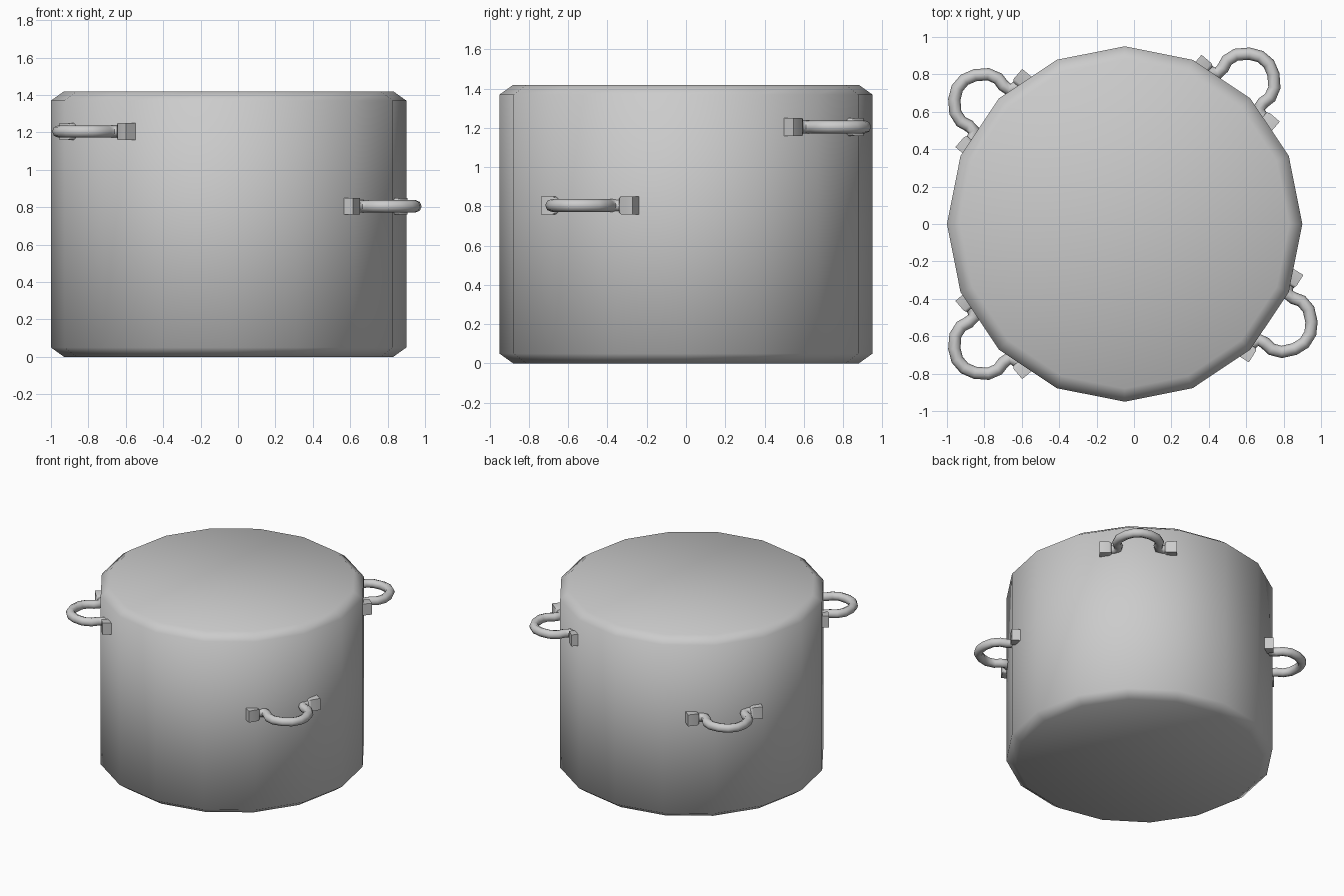
import bpy, bmesh, math
from mathutils import Matrix, Vector

if "Cube" in bpy.data.objects:
    bpy.data.objects.remove(bpy.data.objects["Cube"])

CX = -0.05      # pot axis in x
SIDES = 16


def finish(bm, name, angle):
    bmesh.ops.recalc_face_normals(bm, faces=bm.faces)
    me = bpy.data.meshes.new(name)
    bm.to_mesh(me)
    bm.free()
    ob = bpy.data.objects.new(name, me)
    bpy.context.collection.objects.link(ob)
    bpy.ops.object.select_all(action='DESELECT')
    ob.select_set(True)
    bpy.context.view_layer.objects.active = ob
    bpy.ops.object.shade_smooth_by_angle(angle=math.radians(angle))
    return ob


def loft(bm, rings):
    loops = [[bm.verts.new(p) for p in r] for r in rings]
    for a, b in zip(loops, loops[1:]):
        n = len(a)
        for i in range(n):
            bm.faces.new((a[i], a[(i + 1) % n], b[(i + 1) % n], b[i]))
    bm.faces.new(loops[0][::-1])
    bm.faces.new(loops[-1])


# Pot body: sixteen-sided drum with chamfered rims
bm = bmesh.new()
profile = [(0.88, 0.0), (0.95, 0.05), (0.95, 1.37), (0.88, 1.42)]
loft(bm, [[(CX + r * math.cos(2 * math.pi * i / SIDES),
            r * math.sin(2 * math.pi * i / SIDES), z)
           for i in range(SIDES)] for r, z in profile])
finish(bm, "pot_body", 60)

# Half path of the handle loop: (outward, sideways)
HALF = [(0.914, 0.215), (0.916, 0.175), (0.935, 0.145), (0.975, 0.142),
        (1.02, 0.152), (1.075, 0.135), (1.125, 0.085), (1.152, 0.03)]
PATH = [Vector((u, v, 0)) for u, v in HALF]
PATH += [Vector((p.x, -p.y, 0)) for p in reversed(PATH)]
TUBE = 0.033


def handle(name, degrees, z):
    bm = bmesh.new()
    # Round bar
    rings = []
    for i, p in enumerate(PATH):
        t = (PATH[min(i + 1, len(PATH) - 1)] - PATH[max(i - 1, 0)]).normalized()
        side = Vector((-t.y, t.x, 0))
        rings.append([p + TUBE * (side * math.cos(k * math.pi / 4)
                                  + Vector((0, 0, math.sin(k * math.pi / 4))))
                      for k in range(8)])
    loft(bm, rings)
    # Square mounting pads, eased towards the bar
    for s in (1, -1):
        pad = []
        for v, h in ((0.275, 0.045), (0.205, 0.045), (0.19, 0.036)):
            pad.append([(0.91 + a * h, s * v, b * h)
                        for a, b in ((-1, -1), (1, -1), (1, 1), (-1, 1))])
        loft(bm, pad)
    bm.transform(Matrix.Translation((CX, 0, z))
                 @ Matrix.Rotation(math.radians(degrees), 4, 'Z'))
    finish(bm, name, 60)


# Two high and two low handles
handle("handle_front_left", 220.5, 1.205)
handle("handle_back_right", 49.5, 1.205)
handle("handle_front_right", -32, 0.805)
handle("handle_back_left", 139.5, 0.805)
